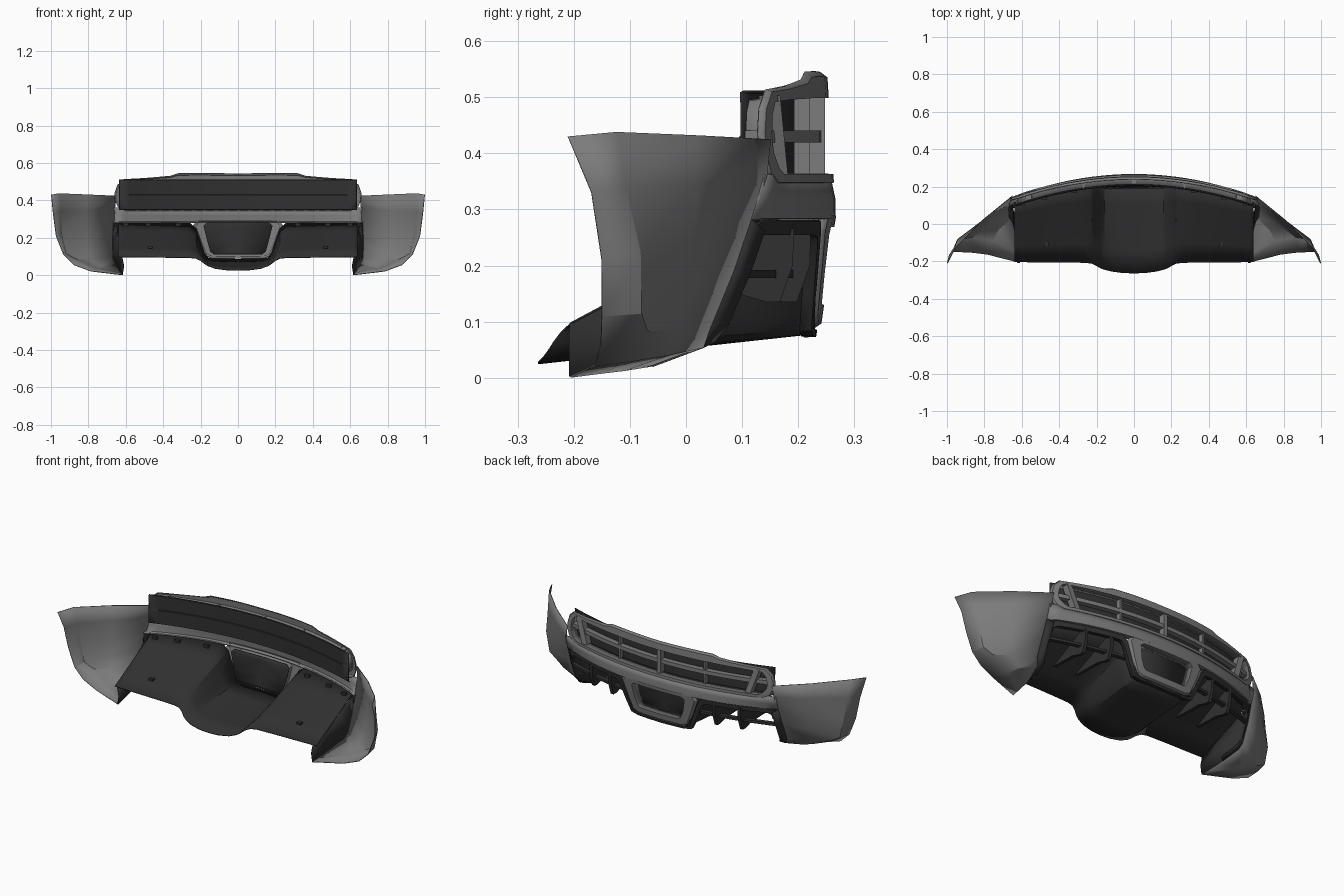
import bpy, bmesh

if "Cube" in bpy.data.objects:
    bpy.data.objects.remove(bpy.data.objects["Cube"])


def material(name, v):
    m = bpy.data.materials.new(name)
    m.diffuse_color = (v, v, v, 1)
    m.use_nodes = True
    m.node_tree.nodes["Principled BSDF"].inputs["Base Color"].default_value = m.diffuse_color
    return m


BODY = material("body_grey", 0.2)
DARK = material("dark_plastic", 0.03)


def Y(x):
    """Plan curve of the rear face."""
    return 0.262 - 0.27 * x * x


def loft(name, rows, mat, thick=0.004, closed=False, caps=False, mirror=True, angle=0.45):
    """Skin a list of point rows, optionally mirrored across x = 0."""
    bm = bmesh.new()
    vr = [[bm.verts.new(p) for p in r] for r in rows]
    n = len(rows[0])
    for a, b in zip(vr, vr[1:]):
        for i in range(n if closed else n - 1):
            j = (i + 1) % n
            bm.faces.new((a[i], a[j], b[j], b[i]))
    if caps:
        bm.faces.new(vr[0])
        bm.faces.new(vr[-1])
    bmesh.ops.recalc_face_normals(bm, faces=bm.faces[:])
    me = bpy.data.meshes.new(name)
    bm.to_mesh(me)
    bm.free()
    me.materials.append(mat)
    ob = bpy.data.objects.new(name, me)
    bpy.context.collection.objects.link(ob)
    if mirror:
        m = ob.modifiers.new("Mirror", 'MIRROR')
        m.use_mirror_merge = True
        m.merge_threshold = 0.0005
    if thick:
        s = ob.modifiers.new("Solidify", 'SOLIDIFY')
        s.thickness = thick
        s.offset = 0
    bpy.ops.object.select_all(action='DESELECT')
    ob.select_set(True)
    bpy.context.view_layer.objects.active = ob
    bpy.ops.object.shade_smooth_by_angle(angle=angle)
    return ob


def refine(pts, step=0.06):
    """Subdivide matching (outer, inner) outline pairs along x."""
    out = [pts[0]]
    for p, q in zip(pts, pts[1:]):
        k = max(1, round(abs(q[0] - p[0]) / step))
        for i in range(1, k + 1):
            t = i / k
            out.append([u + (v - u) * t for u, v in zip(p, q)])
    return out


def ring(name, pairs, yfun, depth, mat):
    """Half frame from (outer x, outer z, inner x, inner z), with an inner wall."""
    p = refine(pairs)
    loft(name, [[(a, yfun(a, b) - 0.012, b) for a, b, c, d in p],
                [(a + (c - a) * .2, yfun(a, b), b + (d - b) * .2) for a, b, c, d in p],
                [(c, yfun(c, d), d) for a, b, c, d in p],
                [(c, yfun(c, d) - depth, d) for a, b, c, d in p]], mat)


def bar_h(name, x0, x1, z, w, off, d, mat):
    """Horizontal bar following the rear curve."""
    xs = [x0 + (x1 - x0) * i / 10 for i in range(11)]
    loft(name, [[(x, Y(x) - off, z - w), (x, Y(x) - off, z + w),
                 (x, Y(x) - off - d, z + w), (x, Y(x) - off - d, z - w)] for x in xs],
         mat, 0, True, True)


def bar_v(name, xb, xt, zb, zt, w, off, d, mat, mirror=True):
    """Upright grille bar, may lean."""
    loft(name, [[(x - w, Y(x) - off, z), (x + w, Y(x) - off, z),
                 (x + w, Y(x) - off - d, z), (x - w, Y(x) - off - d, z)]
                for x, z in ((xb, zb), (xt, zt))], mat, 0, True, True, mirror)


def box(name, x, y, z, sx, sy, sz, mat):
    loft(name, [[(x + i * sx, y - sy, z - sz), (x + i * sx, y + sy, z - sz),
                 (x + i * sx, y + sy, z + sz), (x + i * sx, y - sy, z + sz)] for i in (-1, 1)],
         mat, 0, True, True)


# wrap-around side panels: inner edge, middle, crease, wheel arch edge
loft("side_panel", [
    [(.65, .15, .425), (.81, .02, .432), (.955, -.125, .438), (.998, -.21, .43)],
    [(.658, .143, .36), (.81, .018, .345), (.95, -.108, .34), (.988, -.168, .33)],
    [(.663, .118, .285), (.81, .012, .25), (.943, -.082, .225), (.972, -.15, .21)],
    [(.67, .084, .19), (.805, .0, .155), (.92, -.08, .115), (.932, -.15, .11)],
    [(.67, .042, .088), (.79, -.018, .084), (.865, -.07, .085), (.875, -.152, .055)],
    [(.655, .03, .055), (.725, -.03, .042), (.755, -.09, .032), (.785, -.163, .022)],
    [(.632, -.06, .022), (.628, -.11, .014), (.623, -.16, .008), (.618, -.206, .002)],
    ], BODY, angle=.35)

# central band between grille and diffuser
xs = [.668 * i / 12 for i in range(13)]
drop = lambda x: .028 * (x / .67) ** 4
loft("bumper_band", [
    [(x, Y(x) - .004, .362 if x > .6 else .348) for x in xs],
    [(x, Y(x) + .002 - drop(x) * .5, .32) for x in xs],
    [(x, Y(x) + .003 - drop(x), .285) for x in xs],
    [(x, Y(x) - .02 - drop(x), .281) for x in xs]], BODY)

# grille surround with stepped top edge
ring("grille_surround", [
    (0, .543, 0, .5), (.2, .545, .2, .5), (.32, .544, .32, .5), (.36, .53, .36, .499),
    (.5, .518, .5, .497), (.61, .512, .595, .493), (.645, .48, .615, .47),
    (.658, .44, .625, .43), (.656, .4, .62, .4), (.64, .365, .595, .372),
    (.6, .346, .57, .362), (0, .346, 0, .362)],
    lambda x, z: Y(x) - .012 * max(0, (z - .35) / .2), .045, BODY)

# dark backing panel behind the grille with a shallow step
xs = [.635 * i / 12 for i in range(13)]
loft("grille_backing", [[(x, Y(x) - o, z) for x in xs] for z, o in
     ((.35, .05), (.352, .056), (.428, .057), (.432, .054), (.508, .055), (.51, .05))], DARK)

# grille bars
bar_h("grille_crossbar", 0, .63, .43, .011, .02, .03, BODY)
bar_v("grille_centre_bar", 0, 0, .355, .505, .011, .014, .036, BODY, False)
bar_v("grille_thin_bar", .27, .27, .355, .505, .005, .022, .028, BODY)
bar_v("grille_slanted_bar", .515, .565, .355, .503, .017, .008, .038, BODY)

# diffuser sheet: x, front y, front z, rear y, rear z
sheet = [(0, -.264, .026, .232, .08), (.06, -.262, .028, .232, .08), (.12, -.254, .036, .231, .081),
         (.16, -.244, .05, .23, .09), (.18, -.236, .063, .23, .12), (.2, -.224, .079, .232, .18),
         (.225, -.212, .09, .233, .25), (.26, -.207, .094, .228, .278), (.35, -.205, .095, .21, .281),
         (.45, -.204, .096, .19, .281), (.54, -.204, .097, .165, .281), (.62, -.203, .098, .14, .281),
         (.64, -.203, .098, .12, .27)]
loft("diffuser_sheet", [[(x, ya + (yb - ya) * i / 4, za + (zb - za) * i / 4)
                         for x, ya, za, yb, zb in sheet] for i in range(5)], DARK)

# diffuser end walls beside the wheels
edge = [(.668, .116, .283), (.672, .085, .19), (.672, .043, .088), (.656, .031, .055),
        (.632, -.06, .021), (.618, -.208, .002)]
top = [(.65, .125, .278), (.645, .07, .245), (.64, 0, .206), (.635, -.04, .186),
       (.625, -.1, .152), (.62, -.208, .097)]
mid = [((a[0] + b[0]) / 2 - .008, (a[1] + b[1]) / 2, (a[2] + b[2]) / 2)
       for a, b in zip(edge, top)]
loft("diffuser_end_wall", [edge, mid, top], DARK)

# dark flare joining the end wall to the rear trim
lip = [(.64, .14, .262), (.645, .115, .19), (.645, .075, .095), (.63, .05, .065), (.612, -.05, .03)]
loft("diffuser_flare", [edge[:5], lip], DARK)

# dark trim under the band and around the centre scoop
rim = [(.668, .24, .635, .22), (.664, .27, .63, .245), (.64, .284, .61, .256), (.3, .284, .31, .256),
       (.26, .284, .275, .252), (.24, .26, .258, .235), (.205, .17, .222, .15),
       (.18, .1, .19, .085), (.14, .088, .145, .076), (0, .086, 0, .074)]
ring("diffuser_trim", rim,
     lambda x, z: Y(x) - .004 - .13 * (.285 - z) - drop(x), .02, DARK)

# centre scoop frame with recessed panel
scoop_y = lambda x, z: Y(x) + .003 - .13 * (.285 - z)
ring("centre_frame", [
    (0, .292, 0, .27), (.22, .292, .15, .27), (.24, .265, .168, .256), (.205, .175, .155, .185),
    (.176, .105, .136, .14), (.14, .092, .12, .13), (0, .09, 0, .128)], scoop_y, .045, BODY)
loft("centre_panel", [[(0, .21 - .1 * (.285 - z), z), (w, .205 - .1 * (.285 - z), z)]
                      for w, z in ((.165, .284), (.185, .265), (.165, .185), (.148, .125), (.126, .11))],
     DARK)

# diffuser fins hanging under the sheet
for i, x in enumerate((.33, .47)):
    y = Y(x)
    poly = [(-.06, .155), (y - .03, .274), (y - .01, .265), (y - .012, .2),
            (y - .035, .135), (y - .06, .135), (y - .11, .15)]
    loft(f"diffuser_fin_{i + 1}", [[(x + s, a, b) for a, b in poly] for s in (-.009, .009)],
         DARK, 0, True, True)
bar_h("fin_link_bar", .22, .65, .185, .007, .04, .025, DARK)

# fixing clips and underside bolts
for i, x in enumerate((.32, .48, .6)):
    box(f"clip_{i + 1}", x, Y(x) - .06, .272, .014, .008, .008, DARK)
box("bolt", .47, -.11, .15, .012, .012, .006, DARK)
